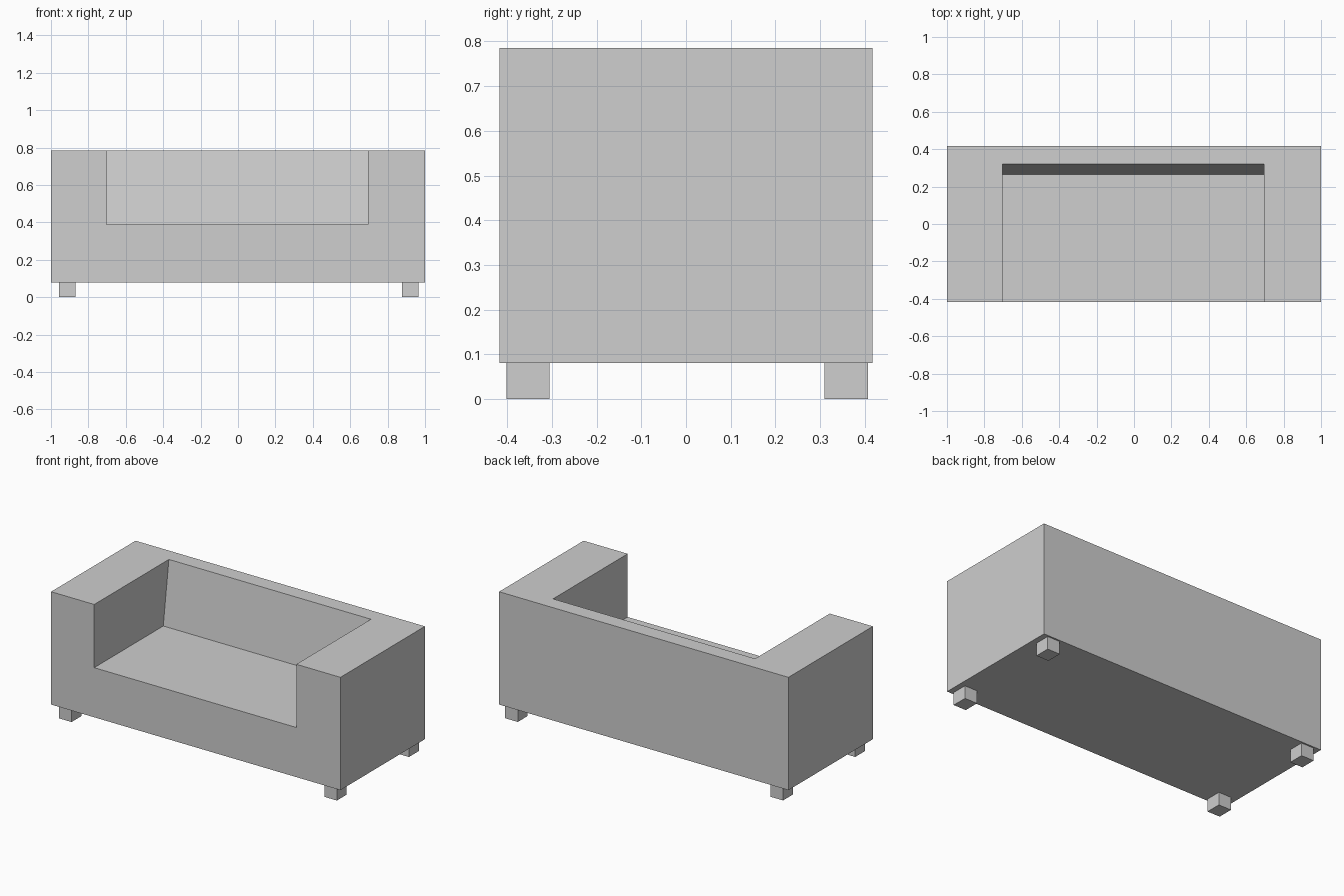
import bpy
import bmesh
from mathutils import Vector

cube = bpy.data.objects.get("Cube")
if cube:
    bpy.data.objects.remove(cube, do_unlink=True)

grey = bpy.data.materials.new("light grey")
grey.use_nodes = True
colour = (0.62, 0.62, 0.62, 1)
grey.diffuse_color = colour
grey.node_tree.nodes["Principled BSDF"].inputs["Base Color"].default_value = colour


def prism(name, profile, x0, x1):
    """Extrude a (y, z) profile along x from x0 to x1."""
    bm = bmesh.new()
    face = bm.faces.new([bm.verts.new((x0, y, z)) for y, z in profile])
    out = bmesh.ops.extrude_face_region(bm, geom=[face])
    verts = [g for g in out["geom"] if isinstance(g, bmesh.types.BMVert)]
    bmesh.ops.translate(bm, verts=verts, vec=Vector((x1 - x0, 0, 0)))
    bmesh.ops.recalc_face_normals(bm, faces=bm.faces)
    mesh = bpy.data.meshes.new(name)
    bm.to_mesh(mesh)
    bm.free()
    mesh.materials.append(grey)
    obj = bpy.data.objects.new(name, mesh)
    bpy.context.collection.objects.link(obj)
    return obj


def box(name, x0, x1, y0, y1, z0, z1):
    return prism(name, [(y0, z0), (y1, z0), (y1, z1), (y0, z1)], x0, x1)


# Sofa body, one block with the arms and the back
body = box("sofa_body", -1, 1, -0.417, 0.417, 0.08, 0.785)

# Seat recess with a backrest that leans back
recess = prism("seat_recess_cutter",
               [(-0.6, 0.39), (0.265, 0.39), (0.334, 0.885), (-0.6, 0.885)],
               -0.702, 0.695)
recess.hide_render = True
cut = body.modifiers.new("seat_recess", "BOOLEAN")
cut.operation = "DIFFERENCE"
cut.solver = "EXACT"
cut.object = recess
bpy.context.view_layer.objects.active = body
bpy.ops.object.modifier_apply(modifier=cut.name)
bpy.data.objects.remove(recess, do_unlink=True)

# Four short legs
for side, x in (("right", -0.956), ("left", 0.878)):
    for end, y in (("front", -0.402), ("back", 0.31)):
        box(f"{end}_{side}_leg", x, x + 0.087, y, y + 0.097, 0, 0.08)
